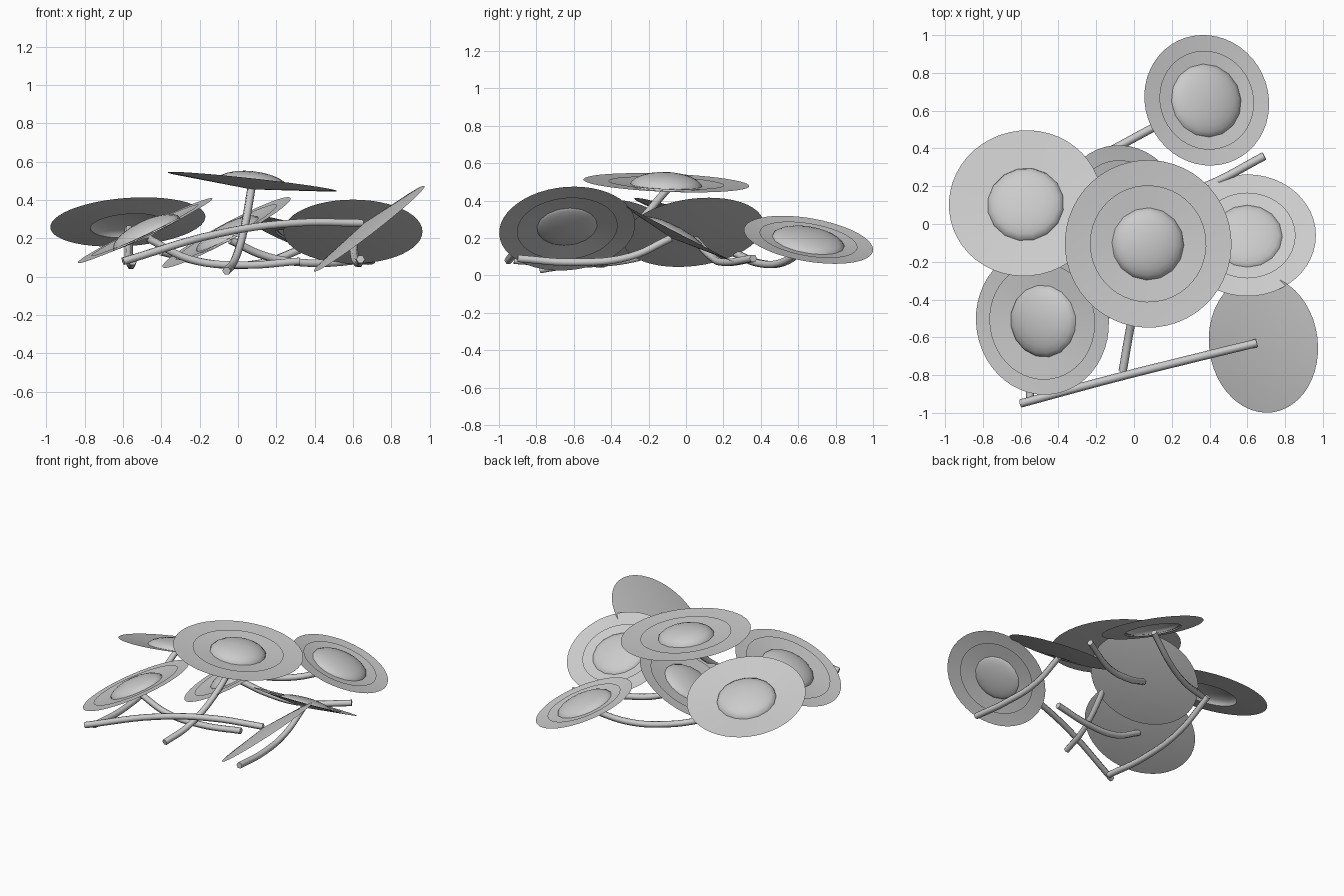
import bpy, bmesh, math
from mathutils import Vector

if "Cube" in bpy.data.objects:
    bpy.data.objects.remove(bpy.data.objects["Cube"])

SEG = 48


def add_mesh(name, bm, loc, normal, angle=30):
    me = bpy.data.meshes.new(name)
    bm.to_mesh(me)
    bm.free()
    ob = bpy.data.objects.new(name, me)
    bpy.context.collection.objects.link(ob)
    ob.location = loc
    ob.rotation_mode = 'QUATERNION'
    ob.rotation_quaternion = Vector(normal).to_track_quat('Z', 'Y')
    bpy.ops.object.select_all(action='DESELECT')
    ob.select_set(True)
    bpy.context.view_layer.objects.active = ob
    bpy.ops.object.shade_smooth_by_angle(angle=math.radians(angle))
    return ob


def lathe(profile, seg):
    """Surface of revolution from (radius, height) points; radius 0 closes to a fan."""
    bm = bmesh.new()
    rings = []
    for r, z in profile:
        if r == 0:
            rings.append([bm.verts.new((0, 0, z))] * seg)
        else:
            rings.append([bm.verts.new((r * math.cos(2 * math.pi * i / seg),
                                        r * math.sin(2 * math.pi * i / seg), z)) for i in range(seg)])
    for a, b in zip(rings, rings[1:]):
        for i in range(seg):
            j = (i + 1) % seg
            quad = list(dict.fromkeys([a[i], b[i], b[j], a[j]]))
            bm.faces.new(quad)
    return bm


def stem(name, pts, radius=0.022):
    cu = bpy.data.curves.new(name, 'CURVE')
    cu.dimensions = '3D'
    cu.bevel_depth = radius
    cu.bevel_resolution = 1
    cu.use_fill_caps = True
    cu.resolution_u = 6
    sp = cu.splines.new('BEZIER')
    sp.bezier_points.add(len(pts) - 1)
    for bp, p in zip(sp.bezier_points, pts):
        bp.co = p
        bp.handle_left_type = bp.handle_right_type = 'AUTO'
    ob = bpy.data.objects.new(name, cu)
    bpy.context.collection.objects.link(ob)


def flower(name, loc, normal, r, inner, dome_r, dome_top, hole, stem_pts):
    depth = 0.04
    cone = lambda d: -depth * (1 - d / r)
    # outer petal dish, open under the centre on some flowers
    start = dome_r * 0.97 if hole else 0
    add_mesh(name + "_outer_petals", lathe([(start, cone(start)), (r, 0)], SEG), loc, normal)
    # second petal layer lying on the first
    if inner:
        add_mesh(name + "_inner_petals",
                 lathe([(dome_r * 0.9, cone(dome_r * 0.9) + .01), (inner, cone(inner) + .01)], SEG),
                 loc, normal)
    # domed flower centre
    base = cone(dome_r)
    prof = [(0, dome_top)]
    for k in range(1, 7):
        t = math.pi / 2 * k / 6
        prof.append((dome_r * math.sin(t), base + (dome_top - base) * math.cos(t)))
    add_mesh(name + "_centre", lathe(prof[::-1], 16), loc, normal, 60)
    # bent stem
    stem(name + "_stem", stem_pts)


flower("top_flower", (.075, -.105, .495), (.11, .04, 1), .444, .31, .195, .055, False,
       [(.07, -.1, .46), (.03, -.3, .24), (-.02, -.55, .08), (-.06, -.78, .03)])
flower("back_flower", (.385, .655, .19), (.33, .16, .93), .35, .265, .2, .045, True,
       [(.37, .65, .16), (.12, .52, .07), (-.12, .39, .065), (-.4, .24, .13)])
flower("left_flower", (-.575, .11, .285), (-.07, .31, .95), .406, 0, .203, .04, True,
       [(-.57, .1, .25), (-.57, -.2, .11), (-.56, -.55, .06), (-.55, -.92, .08)])
flower("right_flower", (.6, -.06, .235), (0, .46, .89), .363, .255, .19, .03, False,
       [(.6, -.08, .2), (.61, -.3, .1), (.63, -.6, .07), (.64, -.9, .09)])
flower("middle_flower", (-.06, .04, .23), (-.47, -.12, .87), .38, .3, .19, .04, False,
       [(-.04, .05, .19), (.15, .13, .105), (.38, .2, .07), (.69, .36, .09)])
flower("front_left_flower", (-.485, -.515, .24), (-.43, -.07, .9), .39, .31, .195, .05, False,
       [(-.47, -.515, .2), (-.25, -.49, .09), (.02, -.46, .06), (.32, -.42, .08)])
flower("overturned_flower", (.685, -.635, .25), (.61, .08, -.79), .365, .27, .17, .01, False,
       [(.65, -.63, .28), (.3, -.715, .28), (-.1, -.815, .225), (-.6, -.95, .08)])
